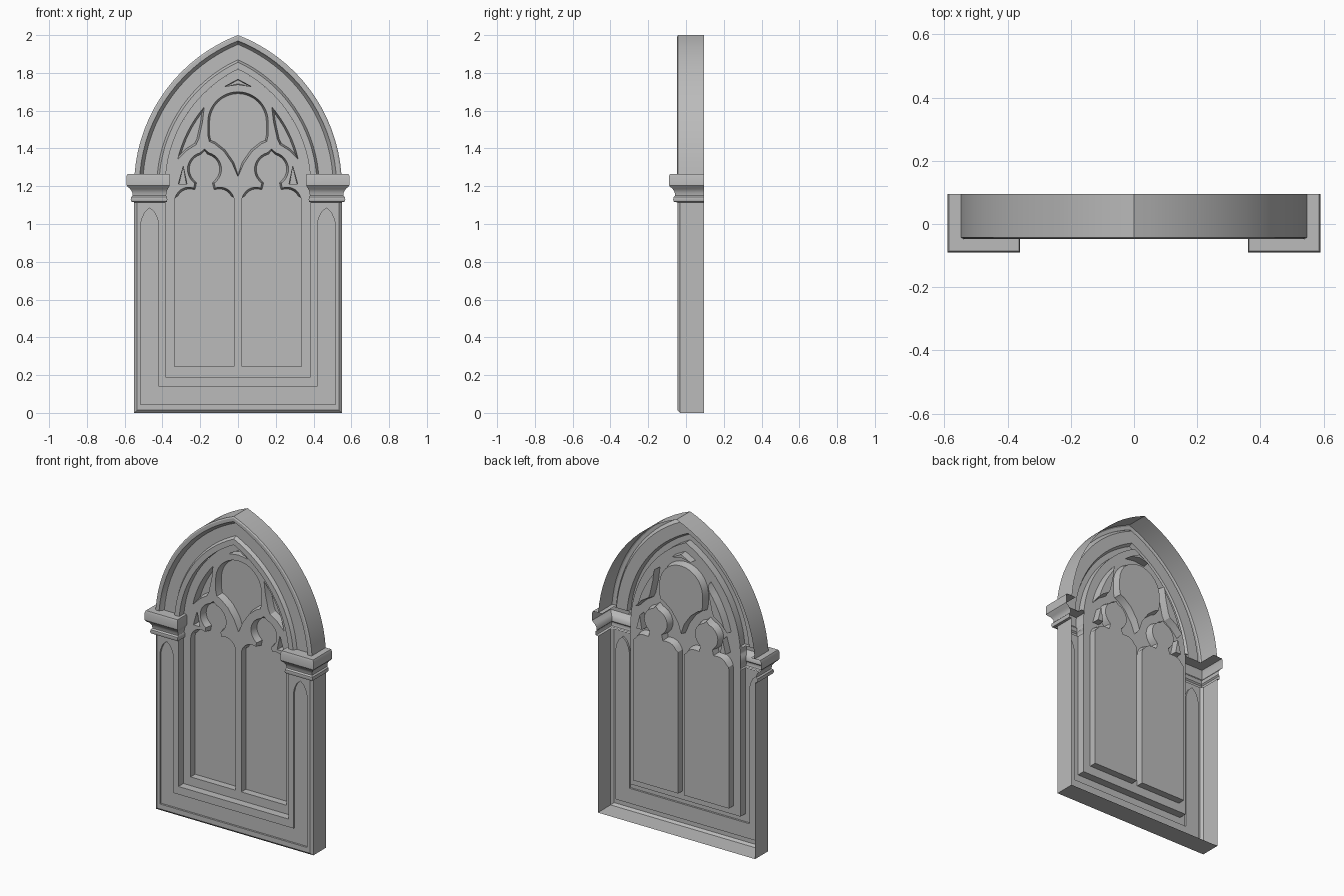
import bpy, math
from mathutils import Vector
from mathutils.geometry import tessellate_polygon

cube = bpy.data.objects.get("Cube")
if cube:
    bpy.data.objects.remove(cube, do_unlink=True)

stone = bpy.data.materials.new("grey_stone")
stone.use_nodes = True
GREY = (0.5, 0.5, 0.5, 1)
stone.diffuse_color = GREY
stone.node_tree.nodes["Principled BSDF"].inputs["Base Color"].default_value = GREY

BACK, FACE, TRACERY, PANE = 0.095, -0.045, 0.005, 0.05
HALF, SPRING, RADIUS, CENTRE = 0.55, 1.2, 0.857, -0.307
CAP_LOW, CAP_TOP = 1.115, 1.265


def make(name, verts, faces):
    mesh = bpy.data.meshes.new(name)
    mesh.from_pydata(verts, [], faces)
    mesh.materials.append(stone)
    obj = bpy.data.objects.new(name, mesh)
    bpy.context.collection.objects.link(obj)
    bpy.ops.object.select_all(action='DESELECT')
    obj.select_set(True)
    bpy.context.view_layer.objects.active = obj
    bpy.ops.object.shade_smooth_by_angle(angle=math.radians(30))
    return obj


def at(loop, y):
    return [(x, y, z) for x, z in loop]


def sheet(name, outline, y, holes=()):
    """Flat panel facing the front, with openings."""
    loops = [[Vector(p) for p in at(l, y)] for l in (outline, *holes)]
    verts = [v for l in loops for v in l]
    faces = []
    for a, b, c in tessellate_polygon(loops):
        n = (verts[b] - verts[a]).cross(verts[c] - verts[a])
        faces.append((a, b, c) if n.y < 0 else (a, c, b))
    return make(name, verts, faces)


def band(name, rows, closed=False):
    """Quads joining successive rows of points."""
    n = len(rows[0])
    faces = []
    for r in range(len(rows) - 1):
        for i in range(n if closed else n - 1):
            j = (i + 1) % n
            faces.append((r * n + i, r * n + j, r * n + n + j, r * n + n + i))
    return make(name, [p for row in rows for p in row], faces)


def mirror(loop, axis=0):
    return [(2 * axis - x, z) for x, z in reversed(loop)]


def arc(cx, cz, r, a0, a1, n):
    angles = [math.radians(a0 + (a1 - a0) * i / n) for i in range(n + 1)]
    return [(cx + r * math.cos(a), cz + r * math.sin(a)) for a in angles]


def half_arch(off, z0, z1=None, n=16):
    r = RADIUS - off
    a0 = math.degrees(math.asin((z0 - SPRING) / r))
    a1 = math.degrees(math.asin((z1 - SPRING) / r) if z1 else math.acos(-CENTRE / r))
    return arc(CENTRE, SPRING, r, a0, a1, n)


def arch(off, z0):
    right = half_arch(off, z0)
    return right + mirror(right)[1:]


def jambs(w, low):
    return [(-w, CAP_LOW), (-w, low), (w, low), (w, CAP_LOW)]


def inset(loop, d):
    """Narrow the upper part of an opening for its splayed edge."""
    out = []
    for i, (x, z) in enumerate(loop):
        p, q = Vector(loop[i - 1]), Vector(loop[(i + 1) % len(loop)])
        t = (q - p).normalized()
        k = d if z > CAP_LOW + 0.03 else 0
        out.append((x - t.y * k, z + t.x * k))
    return out


# lower frame: bevelled sides and base, face, inner reveal
outer, face, inner = jambs(HALF, 0), jambs(0.535, 0.014), jambs(0.385, 0.19)
band("frame_sides", [at(outer, BACK), at(outer, -0.032), at(face, FACE)])
band("frame_reveal", [at(inner, FACE), at(inner, TRACERY)])

# sunk moulding around the base, ending in a lancet on each post
lancet = [(0.515, 1.0), (0.508, 1.03), (0.493, 1.062), (0.4675, 1.085)]
post_head = lancet + mirror(lancet, 0.4675)[1:]
half_sunk = [(0.515, 0.045)] + post_head + [(0.42, 0.14)]
sunk = half_sunk + mirror(half_sunk)
sheet("frame_face", face + inner[::-1], FACE, [sunk])
sheet("sunk_panel", sunk, -0.033)
band("sunk_panel_edge", [at(sunk, FACE), at(sunk, -0.033)], True)

# pointed arch moulding
profile = [(0, BACK), (0, -0.042), (0.008, -0.047), (0.028, -0.047), (0.034, -0.035),
           (0.046, -0.02), (0.12, -0.02), (0.132, -0.042), (0.165, -0.042),
           (0.165, TRACERY)]
band("arch_moulding", [at(arch(o, CAP_TOP), y) for o, y in profile])

# capitals wrapping each post: projection and height
cap = [(0, CAP_LOW), (0.014, 1.118), (0.018, 1.128), (0.016, 1.142), (0.008, 1.15),
       (0.01, 1.168), (0.02, 1.185), (0.034, 1.197), (0.04, 1.205), (0.04, 1.253),
       (0.035, CAP_TOP), (-0.03, CAP_TOP)]
for side, s in (("left", 1), ("right", -1)):
    rows = []
    for p, z in cap:
        xo, xi, yf = HALF + p, 0.385 - 0.6 * p, -0.05 - p
        rows.append([(s * xo, BACK, z), (s * xo, yf, z),
                     (s * xi, yf, z), (s * xi, TRACERY, z)])
    band(side + "_capital", rows[::-1] if s > 0 else rows)

# window openings with trefoil heads
MID = 0.1775
half_light = ([(0.335, 0.245)] + arc(0.26, 1.12, 0.075, 0, 110, 8)
              + arc(MID, 1.29, 0.09, -55, 75, 12) + [(MID, 1.397)])
light = half_light + mirror(half_light, MID)[1:]

# large central opening
half_rose = ([(0, 1.25), (0.03, 1.32), (0.075, 1.385), (0.125, 1.425), (0.152, 1.437),
              (0.16, 1.47)] + arc(0, 1.54, 0.16, 0, 90, 12))
rose = half_rose + mirror(half_rose)[1:-1]

# slivers, corner and apex openings
sliver = half_arch(0.215, 1.34, 1.62, 8) + [(0.188, 1.54), (0.208, 1.45), (0.222, 1.42),
                                            (0.27, 1.39)]
corner = [(0.27, 1.212), (0.316, 1.212), (0.29, 1.305)]
apex = [(-0.07, 1.728), (0, 1.738), (0.07, 1.728), (0, 1.766)]

openings = {"central_light": rose, "apex_light": apex}
for name, loop in (("window", light), ("sliver_light", sliver), ("corner_light", corner)):
    openings["left_" + name] = loop
    openings["right_" + name] = mirror(loop)

# tracery plate, splayed edges and sunk panes
plate = [(-0.385, 0.19), (0.385, 0.19)] + arch(0.165, SPRING)
sheet("tracery", plate, TRACERY, list(openings.values()))
for name, loop in openings.items():
    small = "corner" in name or "apex" in name
    deep = inset(loop, 0.004 if small else 0.01)
    band(name + "_edge", [at(loop, TRACERY), at(deep, PANE)], True)
    sheet(name + "_pane", deep, PANE)
